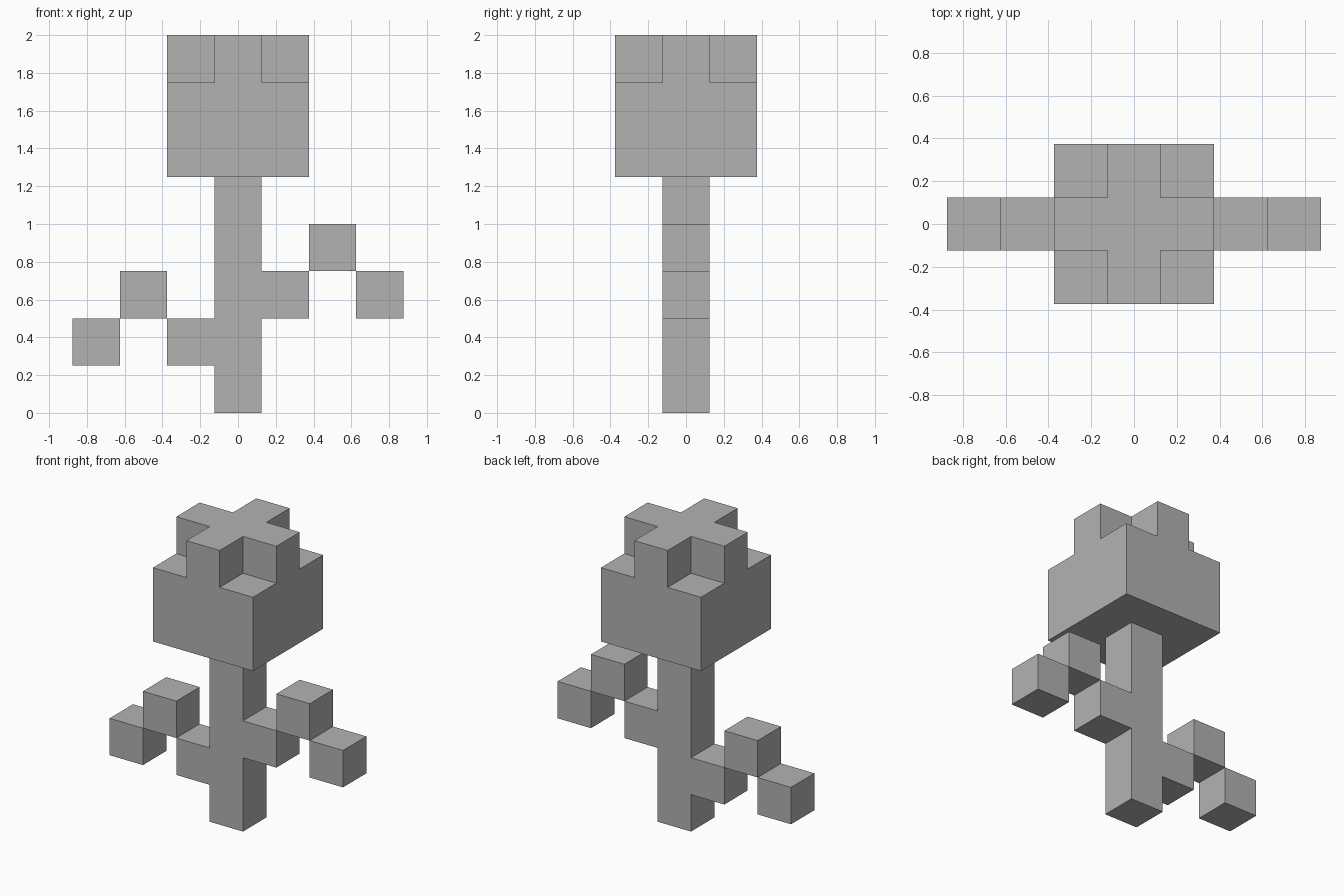
import bpy, bmesh
from mathutils import Vector

cube = bpy.data.objects.get("Cube")
if cube:
    bpy.data.objects.remove(cube, do_unlink=True)

U = 0.25  # edge of one block

grey = bpy.data.materials.new("plain grey")
grey.use_nodes = True
colour = (0.448, 0.448, 0.448, 1)
grey.diffuse_color = colour
grey.node_tree.nodes["Principled BSDF"].inputs["Base Color"].default_value = colour


def finish(name, bm):
    """Turn a bmesh into a flat-shaded grey object."""
    bmesh.ops.recalc_face_normals(bm, faces=bm.faces[:])
    mesh = bpy.data.meshes.new(name)
    bm.to_mesh(mesh)
    bm.free()
    mesh.materials.append(grey)
    obj = bpy.data.objects.new(name, mesh)
    bpy.context.collection.objects.link(obj)
    return obj


def extrude(bm, faces, offset):
    result = bmesh.ops.extrude_face_region(bm, geom=faces)
    verts = [g for g in result["geom"] if isinstance(g, bmesh.types.BMVert)]
    bmesh.ops.translate(bm, verts=verts, vec=Vector(offset))
    return [g for g in result["geom"] if isinstance(g, bmesh.types.BMFace)]


# Stem with one branch stub on each side, as an extruded outline in block units
outline = [(-.5, 0), (.5, 0), (.5, 2), (1.5, 2), (1.5, 3), (.5, 3),
           (.5, 5), (-.5, 5), (-.5, 2), (-1.5, 2), (-1.5, 1), (-.5, 1)]
bm = bmesh.new()
face = bm.faces.new([bm.verts.new((x * U, -U / 2, z * U)) for x, z in outline])
extrude(bm, [face], (0, U, 0))
finish("stem", bm)

# Leaf blocks stepping up and then down from each stub
leaves = {"left_inner_leaf": (2, 3.5), "left_outer_leaf": (3, 2.5),
          "right_inner_leaf": (-2, 2.5), "right_outer_leaf": (-3, 1.5)}
for name, (x, z) in leaves.items():
    bm = bmesh.new()
    bmesh.ops.create_cube(bm, size=U)
    finish(name, bm).location = (x * U, 0, z * U)

# Flower head: square block with a raised cross on top
bm = bmesh.new()
bmesh.ops.create_grid(bm, x_segments=3, y_segments=3, size=1.5 * U)
bmesh.ops.translate(bm, verts=bm.verts[:], vec=(0, 0, 5 * U))
top = extrude(bm, bm.faces[:], (0, 0, 2 * U))
cross = []
for f in top:
    c = f.calc_center_median()
    if min(abs(c.x), abs(c.y)) < U / 2:
        cross.append(f)
extrude(bm, cross, (0, 0, U))
bmesh.ops.recalc_face_normals(bm, faces=bm.faces[:])
bmesh.ops.dissolve_limit(bm, angle_limit=0.01, verts=bm.verts[:], edges=bm.edges[:])
finish("flower_head", bm)
